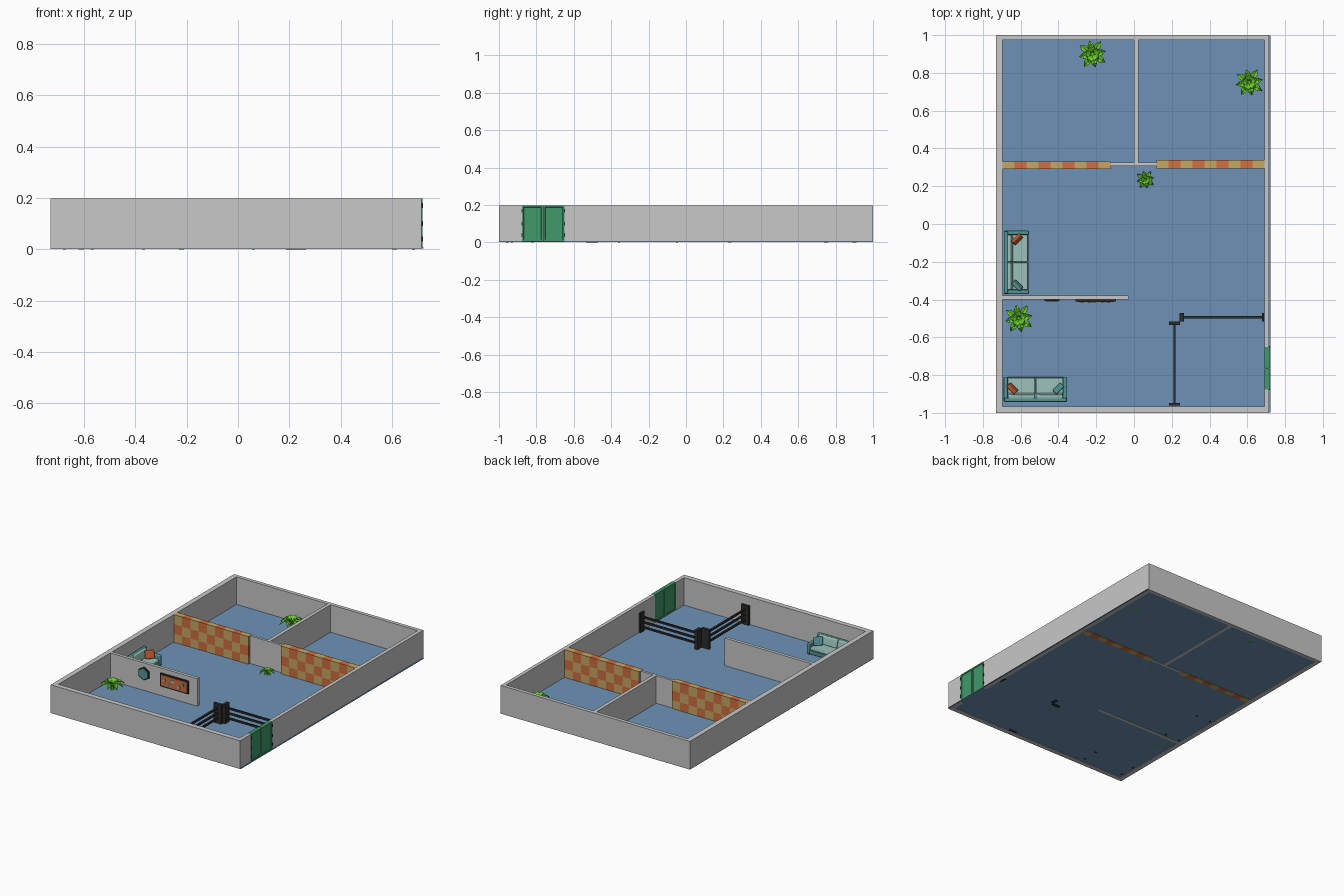
import bpy, bmesh, math
from mathutils import Matrix, Vector

cube = bpy.data.objects.get("Cube")
if cube:
    bpy.data.objects.remove(cube, do_unlink=True)


def material(name, rgb):
    m = bpy.data.materials.new(name)
    m.use_nodes = True
    col = (*rgb, 1)
    m.diffuse_color = col
    m.node_tree.nodes["Principled BSDF"].inputs["Base Color"].default_value = col
    return m


GREY = material("wall grey", (0.58, 0.58, 0.58))
BLUE = material("floor blue", (0.155, 0.29, 0.47))
TAN = material("tile tan", (0.58, 0.38, 0.13))
ORANGE = material("tile orange", (0.62, 0.16, 0.05))
PALE = material("cushion pale teal", (0.33, 0.54, 0.49))
TEAL = material("sofa teal", (0.09, 0.30, 0.31))
RUST = material("pillow rust", (0.50, 0.10, 0.03))
LIME = material("leaf lime", (0.14, 0.61, 0.025))
DARK = material("dark iron", (0.025, 0.025, 0.027))
GREEN = material("door green", (0.05, 0.32, 0.14))


def finish(name, bm, mats, world=None, bevel=0):
    bmesh.ops.recalc_face_normals(bm, faces=bm.faces)
    me = bpy.data.meshes.new(name)
    bm.to_mesh(me)
    bm.free()
    for m in mats:
        me.materials.append(m)
    ob = bpy.data.objects.new(name, me)
    bpy.context.collection.objects.link(ob)
    if world:
        ob.matrix_world = world
    if bevel:
        mod = ob.modifiers.new("soft edges", "BEVEL")
        mod.width = bevel
        mod.segments = 2
        for p in me.polygons:
            p.use_smooth = True
        ob.modifiers.new("weighted", "WEIGHTED_NORMAL")
    return ob


def cuboid(lo, hi):
    bm = bmesh.new()
    lo, hi = Vector(lo), Vector(hi)
    size = hi - lo
    bmesh.ops.create_cube(bm, size=1, matrix=Matrix.Translation((lo + hi) / 2)
                          @ Matrix.Diagonal((*size, 1)))
    return bm


def box(name, lo, hi, mat, world=None, bevel=0):
    return finish(name, cuboid(lo, hi), [mat], world, bevel)


# Floor and walls
H, B = 0.197, 0.002
box("floor", (-0.73, -0.998, 0.004), (0.722, 0.998, 0.007), BLUE)
WALLS = {
    "left_outer_wall": (-0.73, -0.695, -1, 1),
    "back_wall": (-0.695, 0.715, 0.975, 1),
    "front_wall": (-0.695, 0.715, -1, -0.965),
    "right_wall_front": (0.69, 0.715, -0.965, -0.877),
    "right_wall_back": (0.69, 0.715, -0.65, 0.975),
    "room_divider": (0, 0.024, 0.325, 0.975),
    "cross_wall": (-0.125, 0.12, 0.308, 0.325),
    "lounge_partition": (-0.695, -0.03, -0.4, -0.378),
}
for name, (x0, x1, y0, y1) in WALLS.items():
    box(name, (x0, y0, B), (x1, y1, H), GREY)


# Chequered walls, cut into tiles
def chequered_wall(name, x0, x1, y0, y1, cols=9, rows=3):
    bm = cuboid((x0, y0, 0.001), (x1, y1, H + 0.001))
    w, h = (x1 - x0) / cols, H / rows

    def cut(co, no):
        bmesh.ops.bisect_plane(bm, geom=bm.verts[:] + bm.edges[:] + bm.faces[:],
                               plane_co=co, plane_no=no)
    for i in range(1, cols):
        cut((x0 + i * w, 0, 0), (1, 0, 0))
    for j in range(1, rows):
        cut((0, 0, j * h), (0, 0, 1))
    for f in bm.faces:
        c = f.calc_center_median()
        i = min(cols - 1, int((c.x - x0) / w))
        j = min(rows - 1, max(0, int((H - c.z) / h)))
        f.material_index = (i + j) % 2
    finish(name, bm, [TAN, ORANGE])


chequered_wall("chequered_wall_right", -0.695, -0.125, 0.292, 0.332)
chequered_wall("chequered_wall_left", 0.12, 0.69, 0.295, 0.34)

# Double door with sunken panels and dark hinges
for i, y in enumerate((-0.877, -0.762)):
    bm = cuboid((0.692, y, 0.006), (0.718, y + 0.112, 0.198))
    sides = [f for f in bm.faces if abs(f.normal.x) > 0.9]
    bmesh.ops.inset_individual(bm, faces=sides, thickness=0.012, depth=0)
    bmesh.ops.inset_individual(bm, faces=sides, thickness=0.003, depth=-0.003)
    finish(f"door_leaf_{i + 1}", bm, [GREEN])
    edge = y if i == 0 else y + 0.112
    for z in (0.03, 0.09, 0.16):
        box("door_hinge", (0.7, edge - 0.003, z), (0.72, edge + 0.003, z + 0.02), DARK)
box("door_gap", (0.697, -0.765, 0.006), (0.712, -0.762, 0.196), DARK)

# Fence: posts and three rails along each side
POSTS = [(0.215, -0.525, 0.058, 0.02), (0.215, -0.955, 0.058, 0.014),
         (0.253, -0.493, 0.022, 0.045), (0.683, -0.493, 0.012, 0.045)]
for x, y, w, d in POSTS:
    box("fence_post", (x - w / 2, y - d / 2, 0), (x + w / 2, y + d / 2, 0.14), DARK)
for z in (0.04, 0.075, 0.11):
    box("fence_rail_side", (0.209, -0.955, z - 0.006), (0.221, -0.525, z + 0.006), DARK)
    box("fence_rail_back", (0.253, -0.499, z - 0.006), (0.683, -0.487, z + 0.006), DARK)


# Sofas: built facing +y, then placed
def sofa(x, y, angle):
    place = Matrix.Translation((x, y, 0)) @ Matrix.Rotation(angle, 4, "Z")
    box("sofa_base", (-0.165, -0.065, 0.012), (0.165, 0.064, 0.038), TEAL, place, 0.004)
    box("sofa_back", (-0.165, -0.067, 0.03), (0.165, -0.045, 0.112), TEAL, place, 0.006)
    for s in (-1, 1):
        a, b = sorted((s * 0.168, s * 0.146))
        box("sofa_arm", (a, -0.066, 0.012), (b, 0.066, 0.083), TEAL, place, 0.006)
        a, b = sorted((s * 0.002, s * 0.146))
        box("seat_cushion", (a, -0.03, 0.038), (b, 0.06, 0.058), PALE, place, 0.006)
        lean = (place @ Matrix.Translation((0, -0.03, 0.055))
                @ Matrix.Rotation(math.radians(12), 4, "X"))
        box("back_cushion", (a, -0.014, 0), (b, 0.012, 0.058), PALE, lean, 0.007)
        turn = (place @ Matrix.Translation((s * 0.122, 0.004, 0.086))
                @ Matrix.Rotation(s * math.radians(45), 4, "Z")
                @ Matrix.Rotation(math.radians(20), 4, "X"))
        box("throw_pillow", (-0.03, -0.01, -0.028), (0.03, 0.01, 0.028),
            RUST if s < 0 else TEAL, turn, 0.007)
        for ly in (-0.055, 0.055):
            box("sofa_foot", (s * 0.155 - 0.005, ly - 0.005, 0),
                (s * 0.155 + 0.005, ly + 0.005, 0.013), DARK, place)


sofa(-0.522, -0.875, 0)
sofa(-0.622, -0.203, -math.pi / 2)


# Plants: rings of folded, arching leaves on a short stem
def plant(x, y, r):
    bm = bmesh.new()
    bmesh.ops.create_cone(bm, cap_ends=True, segments=6, radius1=r * 0.14,
                          radius2=r * 0.1, depth=r * 0.5,
                          matrix=Matrix.Translation((0, 0, r * 0.25)))
    # distance, height and half width along a leaf
    shape = [(0.05, 0.35, 0.06), (0.35, 0.68, 0.2), (0.7, 0.7, 0.19), (1, 0.45, 0.01)]
    for count, reach, lift, start in ((8, 1, 0, 0.2), (5, 0.62, 0.3, 0.5)):
        for k in range(count):
            a = start + k * math.tau / count
            long = r * reach * (1 if k % 2 else 0.88)
            turn = Matrix.Rotation(a, 3, "Z")
            rows = []
            for d, z, w in shape:
                h = r * (z + lift * d)
                rows.append([bm.verts.new(turn @ Vector(
                    (d * long, t * w * r, h - (0 if t else 0.06 * r))))
                    for t in (-1, 0, 1)])
            for p, q in zip(rows, rows[1:]):
                for t in (0, 1):
                    bm.faces.new((p[t], q[t], q[t + 1], p[t + 1]))
    ob = finish("potted_leaves", bm, [LIME], Matrix.Translation((x, y, 0)))
    mod = ob.modifiers.new("leaf thickness", "SOLIDIFY")
    mod.thickness = 0.002


for spot in ((-0.22, 0.9, 0.082), (0.61, 0.75, 0.08), (0.06, 0.235, 0.052),
             (-0.61, -0.5, 0.082)):
    plant(*spot)

# Large framed board with pinned notes
box("board_frame", (-0.31, -0.41, 0.075), (-0.095, -0.4, 0.165), DARK)
box("board_face", (-0.3, -0.413, 0.084), (-0.105, -0.409, 0.156), ORANGE)
for x, z, mat in ((-0.275, 0.125, PALE), (-0.235, 0.1, TEAL), (-0.21, 0.132, PALE),
                  (-0.165, 0.105, PALE), (-0.135, 0.13, TEAL)):
    box("pinned_note", (x - 0.01, -0.415, z - 0.009), (x + 0.01, -0.412, z + 0.009), mat)


# Small six-sided framed sign
def hex_plate(name, radius, y, mat):
    bm = bmesh.new()
    bmesh.ops.create_cone(bm, cap_ends=True, segments=6, radius1=radius,
                          radius2=radius, depth=0.008)
    finish(name, bm, [mat], Matrix.Translation((-0.435, y, 0.125))
           @ Matrix.Rotation(math.pi / 2, 4, "X"))


hex_plate("sign_frame", 0.046, -0.404, DARK)
hex_plate("sign_face", 0.037, -0.407, TEAL)
